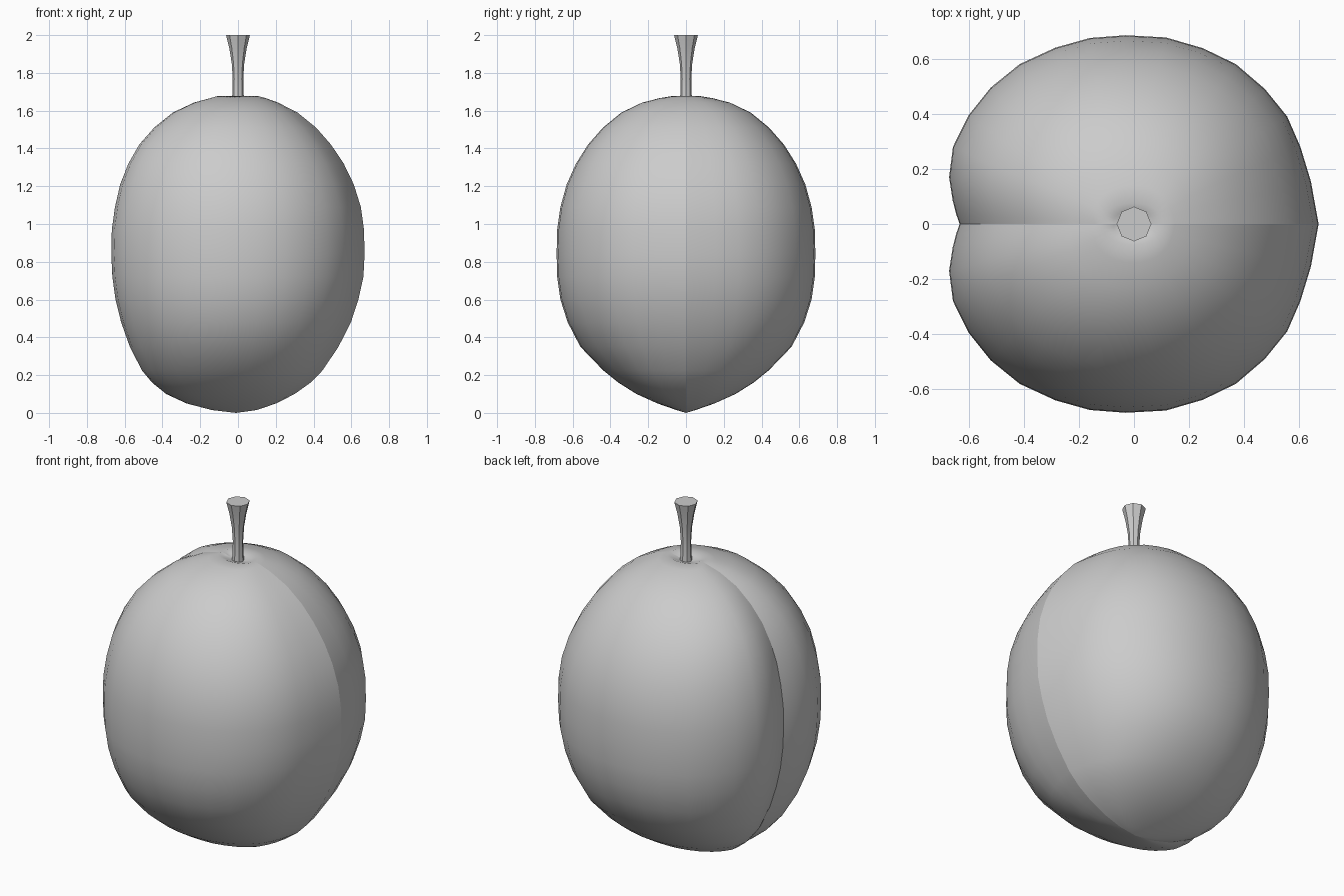
import bpy, bmesh, math

if "Cube" in bpy.data.objects:
    bpy.data.objects.remove(bpy.data.objects["Cube"])


def loft(name, rings, sharp):
    """Skin a list of equal-length rings; one-point rings become poles."""
    bm = bmesh.new()
    rows = [[bm.verts.new(p) for p in ring] for ring in rings]
    for a, b in zip(rows, rows[1:]):
        n = max(len(a), len(b))
        for i in range(n):
            j = (i + 1) % n
            if len(a) == 1:
                bm.faces.new((a[0], b[j], b[i]))
            elif len(b) == 1:
                bm.faces.new((a[i], a[j], b[0]))
            else:
                bm.faces.new((a[i], a[j], b[j], b[i]))
    for row in (rows[0], rows[-1]):
        if len(row) > 2:
            bm.faces.new(row)
    bmesh.ops.recalc_face_normals(bm, faces=bm.faces)
    mesh = bpy.data.meshes.new(name)
    bm.to_mesh(mesh)
    bm.free()
    obj = bpy.data.objects.new(name, mesh)
    bpy.context.collection.objects.link(obj)
    bpy.ops.object.select_all(action='DESELECT')
    obj.select_set(True)
    bpy.context.view_layer.objects.active = obj
    bpy.ops.object.shade_smooth_by_angle(angle=math.radians(sharp))
    return obj


# Fruit: half cross-section with the seam groove on the -x side, mirrored in y
half = [(.67, 0), (.642, .155), (.604, .28), (.556, .39), (.475, .49),
        (.37, .58), (.25, .638), (.116, .677), (-.03, .685), (-.16, .675),
        (-.285, .64), (-.415, .58), (-.52, .495), (-.60, .395), (-.657, .28),
        (-.671, .17), (-.658, .085), (-.645, .035), (-.633, 0)]
section = half + [(x, -y) for x, y in half[-2:0:-1]]

# Half-width, half-depth, x shift and height, from base to the stem dimple
profile = [(.12, .05, -.02, .015), (.24, .15, -.035, .05), (.345, .26, -.04, .10),
           (.425, .355, -.035, .16), (.485, .435, -.03, .225), (.56, .555, -.02, .35),
           (.617, .622, -.01, .48), (.652, .66, -.005, .60), (.674, .677, 0, .72),
           (.68, .68, 0, .84), (.677, .677, 0, .97), (.66, .66, 0, 1.09),
           (.627, .627, -.005, 1.21), (.578, .578, -.01, 1.32), (.515, .515, -.015, 1.42),
           (.435, .437, -.015, 1.51), (.335, .34, -.015, 1.59), (.225, .23, -.01, 1.643),
           (.15, .14, 0, 1.666), (.11, .075, 0, 1.677), (.075, .05, 0, 1.667)]
rings = [[(-.01, 0, 0)]]
rings += [[(x * rx / .68 + s, y * ry / .68, z) for x, y in section]
          for rx, ry, s, z in profile]
rings += [[(0, 0, 1.65)]]
fruit = loft("fruit_body", rings, 60)

# Hard shading line where the two halves meet
for e in fruit.data.edges:
    if all(abs(fruit.data.vertices[v].co.y) < 1e-5 for v in e.vertices):
        e.use_edge_sharp = True

# Stem: eight-sided, flaring to a flat cut top
stem = [(.034, 1.645), (.029, 1.70), (.028, 1.77), (.033, 1.85), (.046, 1.93), (.063, 2.0)]
loft("stem", [[(r * math.cos(i * math.pi / 4), r * math.sin(i * math.pi / 4), z)
               for i in range(8)] for r, z in stem], 30)
